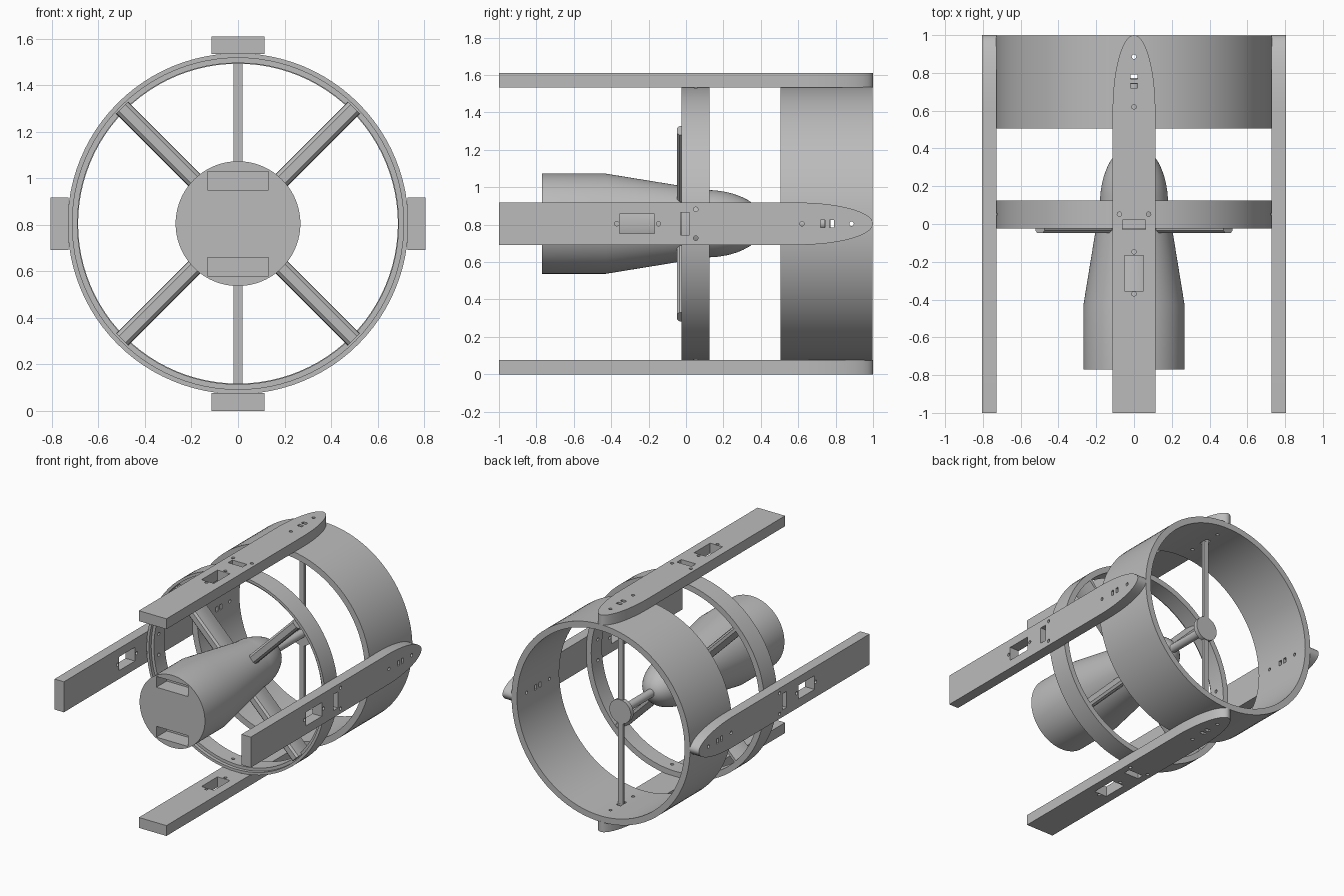
import bpy, bmesh, math
from mathutils import Matrix, Vector

old = bpy.data.objects.get("Cube")
if old:
    bpy.data.objects.remove(old, do_unlink=True)

CENTRE = Matrix.Translation((0, 0, 0.805))
GREY = (0.5, 0.5, 0.5, 1)
grey = bpy.data.materials.new("plain grey")
grey.use_nodes = True
grey.diffuse_color = GREY
grey.node_tree.nodes["Principled BSDF"].inputs["Base Color"].default_value = GREY


def turn(k):
    """Quarter turns about the long axis."""
    return Matrix.Rotation(math.radians(90 * k), 4, 'Y')


def finish(name, bm, matrix=None):
    bmesh.ops.remove_doubles(bm, verts=bm.verts, dist=0.00001)
    bmesh.ops.recalc_face_normals(bm, faces=bm.faces)
    mesh = bpy.data.meshes.new(name)
    bm.to_mesh(mesh)
    bm.free()
    mesh.materials.append(grey)
    obj = bpy.data.objects.new(name, mesh)
    obj.matrix_world = CENTRE @ (matrix or Matrix())
    bpy.context.collection.objects.link(obj)
    smooth(mesh)
    return obj


def smooth(mesh):
    for p in mesh.polygons:
        p.use_smooth = True
    mesh.set_sharp_from_angle(angle=math.radians(30))


def lathe(name, profile, closed=False, steps=96):
    """Revolve (radius, y) points about the long axis."""
    bm = bmesh.new()
    verts = [bm.verts.new((r, y, 0)) for r, y in profile]
    pairs = list(zip(verts, verts[1:]))
    if closed:
        pairs.append((verts[-1], verts[0]))
    edges = [bm.edges.new(p) for p in pairs]
    bmesh.ops.spin(bm, geom=verts + edges, cent=(0, 0, 0), axis=(0, 1, 0),
                   angle=math.tau, steps=steps)
    return finish(name, bm)


def prism(bm, outline, z0, z1):
    """Extrude an (x, y) outline upwards."""
    face = bm.faces.new([bm.verts.new((x, y, z0)) for x, y in outline])
    new = bmesh.ops.extrude_face_region(bm, geom=[face])["geom"]
    bmesh.ops.translate(bm, vec=(0, 0, z1 - z0),
                        verts=[g for g in new if isinstance(g, bmesh.types.BMVert)])


def box(bm, lo, hi, matrix=Matrix()):
    lo, hi = Vector(lo), Vector(hi)
    size = Matrix.Diagonal((*(hi - lo), 1))
    bmesh.ops.create_cube(bm, size=1, matrix=matrix @ Matrix.Translation((lo + hi) / 2) @ size)


def pin(bm, x, y, matrix=Matrix(), r=0.012):
    bmesh.ops.create_cone(bm, cap_ends=True, segments=16, radius1=r, radius2=r, depth=0.3,
                          matrix=matrix @ Matrix.Translation((x, y, 0.75)))


def cut(obj, bm):
    """Subtract the cutter for good and remove it."""
    cutter = finish("cutter", bm)
    cutter.hide_render = True
    mod = obj.modifiers.new("cut", 'BOOLEAN')
    mod.operation, mod.solver, mod.object = 'DIFFERENCE', 'EXACT', cutter
    bpy.context.view_layer.update()
    graph = bpy.context.evaluated_depsgraph_get()
    mesh = bpy.data.meshes.new_from_object(obj.evaluated_get(graph))
    obj.modifiers.clear()
    obj.data = mesh
    smooth(mesh)
    bpy.data.objects.remove(cutter, do_unlink=True)


def rear_holes(bm, m=Matrix()):
    for y in (0.62, 0.885):
        pin(bm, 0, y, m)
    for y in (0.732, 0.78):
        box(bm, (-0.019, y - 0.012, 0.6), (0.019, y + 0.012, 0.9), m)


def ring_holes(bm, m=Matrix()):
    for x in (-0.077, 0.077):
        pin(bm, x, 0.052, m)


# Four long rails with rounded rear tips
W = 0.113
tip = [(W * math.cos(a), 0.6 + 0.4 * math.sin(a))
       for a in (math.pi * i / 32 for i in range(33))]
bm = bmesh.new()
prism(bm, [(-W, -1), (W, -1)] + tip, 0.728, 0.805)
rail = finish("top_rail", bm)

holes = bmesh.new()
rear_holes(holes)
ring_holes(holes)
for y in (-0.37, -0.147):
    pin(holes, 0, y)
box(holes, (-0.051, -0.355, 0.6), (0.051, -0.168, 0.9))
box(holes, (-0.06, -0.03, 0.6), (0.06, 0.02, 0.9))
cut(rail, holes)
for k, side in enumerate(("left_rail", "bottom_rail", "right_rail"), 1):
    copy = bpy.data.objects.new(side, rail.data)
    copy.matrix_world = CENTRE @ turn(k)
    bpy.context.collection.objects.link(copy)

# Rear duct
duct = lathe("rear_duct", [(0.732, 0.505), (0.732, 0.998), (0.687, 0.998), (0.687, 0.505)], True)
holes = bmesh.new()
for k in range(4):
    rear_holes(holes, turn(k))
cut(duct, holes)

# Front ring with a stepped lip
ring = lathe("front_ring", [(0.732, -0.025), (0.732, 0.125), (0.69, 0.125), (0.69, 0.0),
                            (0.712, 0.0), (0.712, -0.025)], True)
holes = bmesh.new()
for k in range(4):
    ring_holes(holes, turn(k))
cut(ring, holes)

# Central body: cylinder, taper and domed tail
dome = [(0.18 * math.cos(a), 0.11 + 0.31 * math.sin(a))
        for a in (math.pi / 2 * i / 14 for i in range(14))]
body = lathe("body", [(0, -0.77), (0.268, -0.77), (0.268, -0.43)] + dome + [(0, 0.42)])
pockets = bmesh.new()
for s in (0, 2):
    box(pockets, (-0.13, -0.9, 0.145), (0.13, -0.65, 0.225), turn(s))
cut(body, pockets)

# Diagonal spokes with a blunt front and a tapering rear
half = [(0.02, -0.048), (0.034, -0.035), (0.036, 0.0), (0.028, 0.06), (0.01, 0.122)]
section = half + [(-x, y) for x, y in reversed(half)]
for k in range(4):
    bm = bmesh.new()
    prism(bm, section, 0.1, 0.704)
    finish("spoke_%d" % (k + 1), bm, turn(k + 0.5))

# Rear support: shaft, hub disc and upright spar
lathe("shaft", [(0, 0.36), (0.03, 0.36), (0.03, 0.76), (0, 0.76)], steps=32)
lathe("hub", [(0, 0.74), (0.088, 0.74), (0.088, 0.772), (0, 0.772)], steps=48)
bm = bmesh.new()
box(bm, (-0.019, 0.745, -0.7), (0.019, 0.767, 0.7))
finish("spar", bm)
